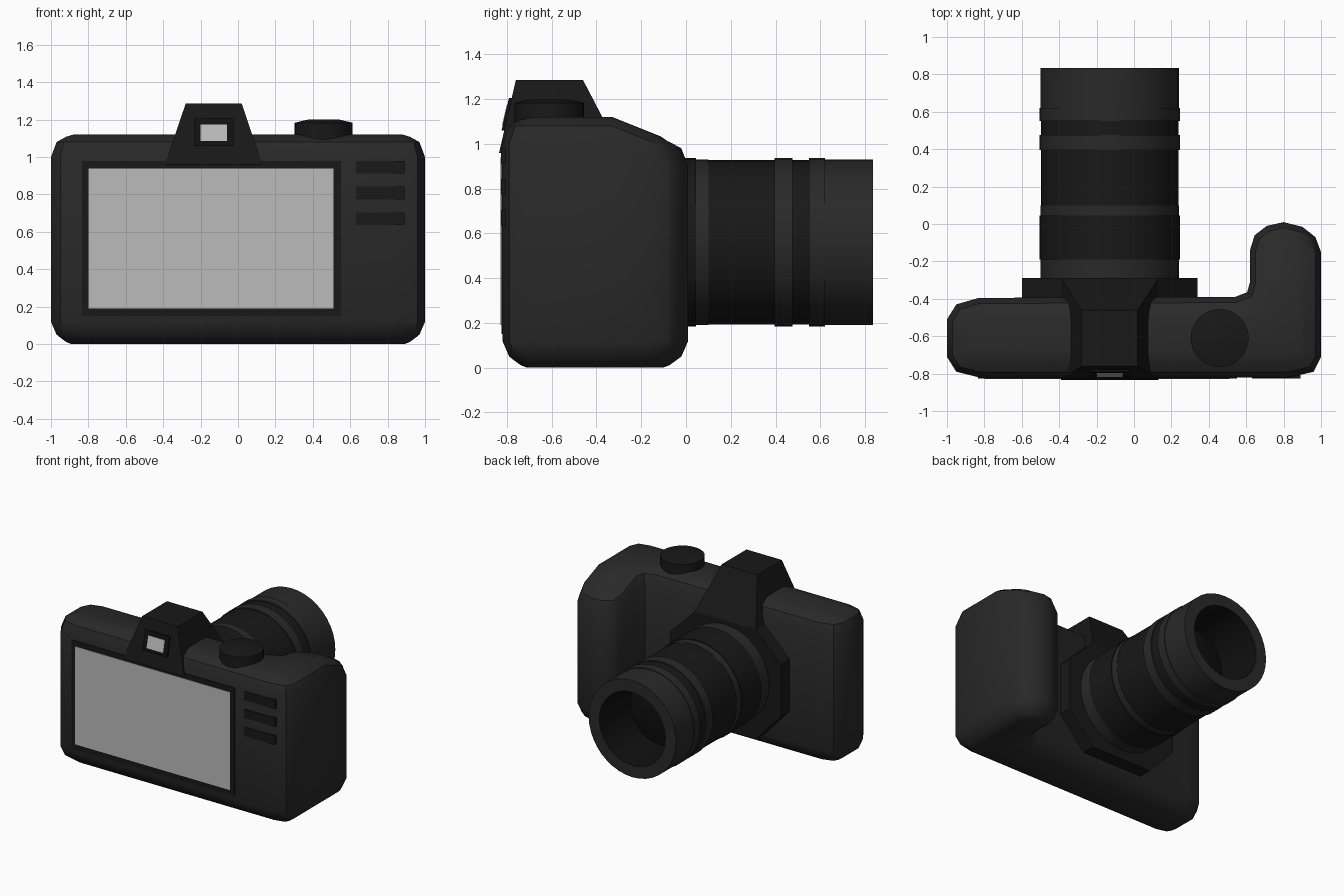
import bpy, bmesh, math
from mathutils import Vector

if "Cube" in bpy.data.objects:
    bpy.data.objects.remove(bpy.data.objects["Cube"])


def material(name, v):
    m = bpy.data.materials.new(name)
    m.diffuse_color = (v, v, v, 1)
    m.use_nodes = True
    m.node_tree.nodes["Principled BSDF"].inputs["Base Color"].default_value = m.diffuse_color
    return m


SHELL = material("shell_grey", 0.022)
DARK = material("dark_rubber", 0.009)
BLACK = material("lens_black", 0.005)
GLASS = material("display_grey", 0.5)
CX, CZ = -0.13, 0.56  # lens axis


def finish(name, bm, mats, angle=None):
    bmesh.ops.recalc_face_normals(bm, faces=bm.faces[:])
    me = bpy.data.meshes.new(name)
    bm.to_mesh(me)
    bm.free()
    ob = bpy.data.objects.new(name, me)
    bpy.context.collection.objects.link(ob)
    for m in mats:
        me.materials.append(m)
    if angle:
        bpy.ops.object.select_all(action='DESELECT')
        ob.select_set(True)
        bpy.context.view_layer.objects.active = ob
        bpy.ops.object.shade_smooth_by_angle(angle=math.radians(angle))
    return ob


def loft(bm, rings, cap=True):
    """Skin a list of equal-length point rings."""
    vs = [[bm.verts.new(p) for p in r] for r in rings]
    n = len(vs[0])
    bands = [[bm.faces.new((a[i], a[(i + 1) % n], b[(i + 1) % n], b[i])) for i in range(n)]
             for a, b in zip(vs, vs[1:])]
    if cap:
        bm.faces.new(vs[0])
        bm.faces.new(vs[-1])
    return bands


def hull(name, pts, mat):
    bm = bmesh.new()
    for p in pts:
        bm.verts.new(p)
    bmesh.ops.convex_hull(bm, input=bm.verts[:])
    bmesh.ops.dissolve_limit(bm, angle_limit=0.01, verts=bm.verts[:], edges=bm.edges[:])
    return finish(name, bm, [mat])


def box(name, x0, x1, y0, y1, z0, z1, mat):
    return hull(name, [(x, y, z) for x in (x0, x1) for y in (y0, y1) for z in (z0, z1)], mat)


def inset(pts, d):
    """Move a clockwise plan outline inwards by d."""
    out = []
    n = len(pts)
    for i, p in enumerate(pts):
        p = Vector(p)
        a = (p - Vector(pts[i - 1])).normalized()
        b = (Vector(pts[(i + 1) % n]) - p).normalized()
        na, nb = Vector((a.y, -a.x)), Vector((b.y, -b.x))
        m = (na + nb).normalized()
        out.append(p + m * d / max(m.dot(na), 0.5))
    return out


# body with hand grip: plan outline lofted upwards with rounded rims
plan = [(-1, -.51), (-.95, -.43), (-.83, -.395), (.54, -.39), (.605, -.365), (.62, -.31),
        (.62, -.14), (.645, -.06), (.71, -.01), (.8, .01), (.9, -.015), (.97, -.07),
        (1, -.15), (1, -.71), (.96, -.79), (.83, -.82), (-.83, -.82), (-.95, -.79), (-1, -.71)]
bm = bmesh.new()
levels = [(0, .11), (.012, .08), (.05, .03), (.12, 0), (1.0, 0), (1.08, .03), (1.108, .08), (1.12, .12)]
loft(bm, [[(p.x, p.y, z) for p in inset(plan, d)] for z, d in levels])
for y in (-.33, -.08):
    bmesh.ops.bisect_plane(bm, geom=bm.verts[:] + bm.edges[:] + bm.faces[:],
                           plane_co=(0, y, 0), plane_no=(0, 1, 0))
for v in bm.verts:  # slope the top of the grip forwards
    if v.co.z > .9:
        v.co.z -= .10 * min(max((v.co.y + .33) / .25, 0), 1)
finish("camera_body", bm, [SHELL], 35)

# viewfinder hump and octagonal lens mount
hump = []
mount = []
for s in (-1, 1):
    hump += [(CX + s * .15, -.76, 1.285), (CX + s * .15, -.46, 1.285),
             (CX + s * .26, -.835, .96), (CX + s * .26, -.29, .96)]
    for y in (-.5, -.29):
        mount += [(CX + s * w, y, z) for w, z in ((.26, .96), (.47, .75), (.47, .35), (.26, .12))]
hull("viewfinder_hump", hump, DARK)
hull("lens_mount", mount, DARK)


# eyepiece frame and window, following the tilted back of the hump
def tilted(name, w, z0, z1, out, mat):
    def back(z):
        return -.835 + (z - .96) * .23
    hull(name, [(CX + s * w, back(z) - o, z) for s in (-1, 1) for z in (z0, z1)
                for o in (out, -.02)], mat)


tilted("eyepiece_frame", .105, 1.06, 1.205, .012, BLACK)
tilted("eyepiece_window", .07, 1.085, 1.175, .015, GLASS)

# lens: turned profile of (radius, y, material of the band that follows)
profile = [(.37, -.32, 0), (.37, -.19, 1), (.376, -.19, 1), (.376, .045, 1), (.37, .045, 0),
           (.37, .10, 1), (.368, .10, 1), (.368, .395, 0), (.376, .395, 0), (.376, .475, 0),
           (.368, .475, 1), (.368, .55, 0), (.376, .55, 0), (.376, .62, 0), (.37, .62, 0),
           (.37, .835, 0), (.28, .835, 2), (.25, .50, 2), (.15, .53, 2), (.03, .54, 2)]
N = 40
bm = bmesh.new()
bands = loft(bm, [[(CX + r * math.cos(2 * math.pi * i / N), y, CZ + r * math.sin(2 * math.pi * i / N))
                   for i in range(N)] for r, y, _ in profile])
for band, (_, _, m) in zip(bands, profile):
    for f in band:
        f.material_index = m
bm.faces.ensure_lookup_table()
bm.faces[-1].material_index = 2
finish("lens", bm, [SHELL, DARK, BLACK], 35)

# mode dial
bm = bmesh.new()
loft(bm, [[(.458 + r * math.cos(2 * math.pi * i / 32), -.61 + r * math.sin(2 * math.pi * i / 32), z)
           for i in range(32)] for r, z in ((.155, 1.09), (.155, 1.183), (.085, 1.20))])
finish("mode_dial", bm, [DARK], 30)

# rear display and buttons
box("display_frame", -.835, .55, -.825, -.79, .15, .98, DARK)
box("display", -.80, .51, -.828, -.80, .19, .94, GLASS)
for i, z in enumerate((.945, .808, .67)):
    box(f"button_{i + 1}", .63, .89, -.826, -.79, z - .034, z + .034, DARK)
